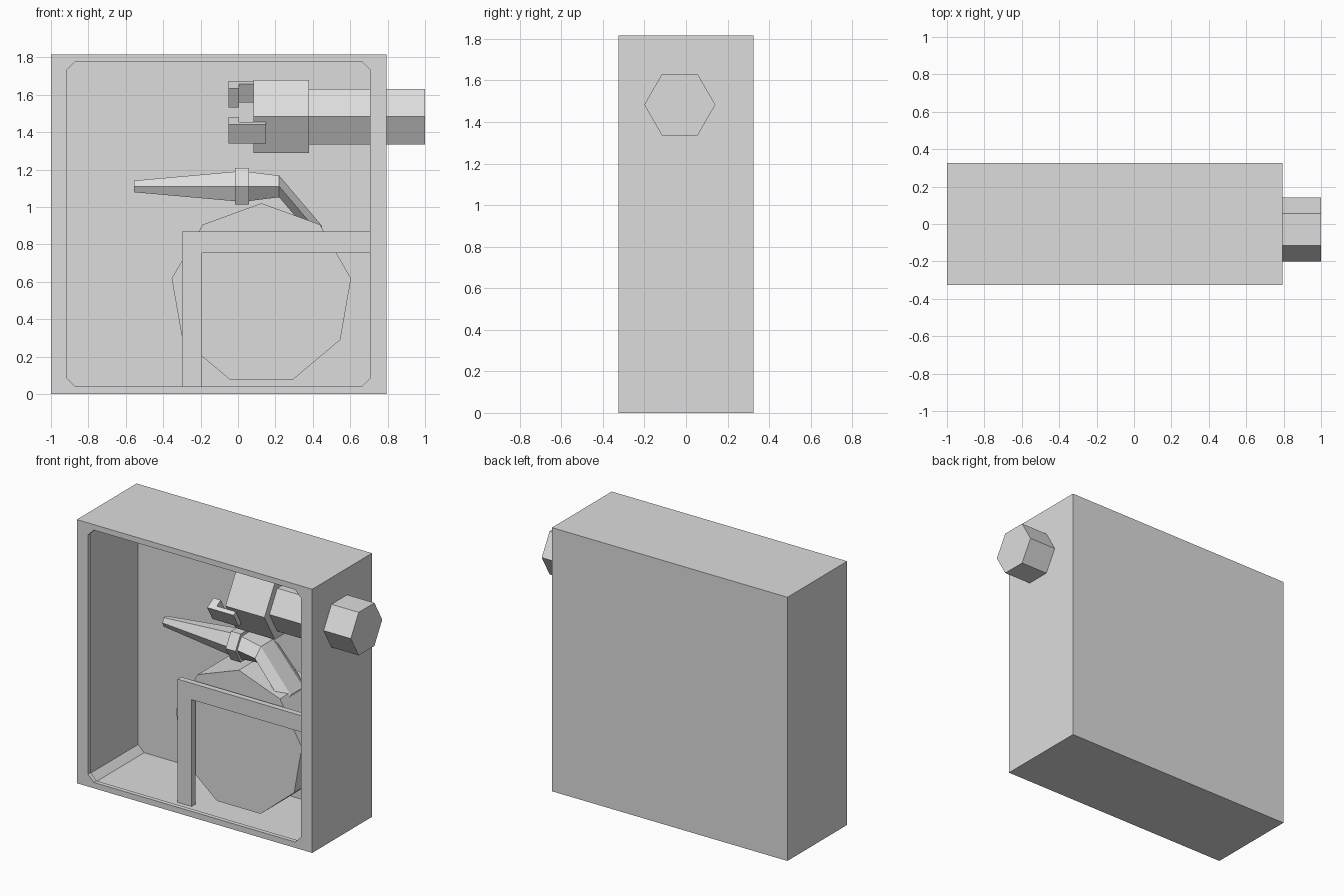
import bpy, bmesh
from math import sin, cos, pi, radians
from mathutils import Matrix

cube = bpy.data.objects.get("Cube")
if cube:
    bpy.data.objects.remove(cube, do_unlink=True)

grey = bpy.data.materials.new("light_grey")
grey.use_nodes = True
grey.diffuse_color = (0.72, 0.72, 0.72, 1)
grey.node_tree.nodes["Principled BSDF"].inputs["Base Color"].default_value = (0.72, 0.72, 0.72, 1)


def finish(name, bm):
    bmesh.ops.recalc_face_normals(bm, faces=bm.faces)
    mesh = bpy.data.meshes.new(name)
    bm.to_mesh(mesh)
    bm.free()
    mesh.materials.append(grey)
    ob = bpy.data.objects.new(name, mesh)
    bpy.context.collection.objects.link(ob)
    return ob


def loft(name, rings):
    """Skin a list of closed rings and cap both ends."""
    bm = bmesh.new()
    rows = [[bm.verts.new(p) for p in ring] for ring in rings]
    n = len(rows[0])
    for a, b in zip(rows, rows[1:]):
        for i in range(n):
            j = (i + 1) % n
            bm.faces.new((a[i], a[j], b[j], b[i]))
    bm.faces.new(rows[0])
    bm.faces.new(rows[-1])
    return finish(name, bm)


def prism(name, outline, y0, y1):
    return loft(name, [[(x, y, z) for x, z in outline] for y in (y0, y1)])


def hex_tube(name, mid_y, sections):
    """Six-sided tube through upright sections of (x, z, half width, radius)."""
    return loft(name, [[(x, mid_y + w * cos(k * pi / 3), z + r * sin(k * pi / 3))
                        for k in range(6)] for x, z, w, r in sections])


def opening(grow):
    """Rectangle with chamfered corners, grown outwards by an offset."""
    l, r, b, t, c = -0.915 - grow, 0.707 + grow, 0.04 - grow, 1.777 + grow, 0.045
    return [(l + c, b), (r - c, b), (r, b + c), (r, t - c),
            (r - c, t), (l + c, t), (l, t - c), (l, b + c)]


# Cabinet: box hollowed from the front, leaving a thin lip around the opening
cabinet = prism("cabinet", [(-1, 0), (0.793, 0), (0.793, 1.815), (-1, 1.815)], -0.325, 0.325)
LIP = 0.02
recess = [(-0.5, 0), (-0.295, 0), (-0.295, LIP), (0.25, LIP)]
cutter = loft("recess_cutter", [[(x, y, z) for x, z in opening(grow)] for y, grow in recess])
cutter.hide_render = True
cut = cabinet.modifiers.new("recess", 'BOOLEAN')
cut.operation = 'DIFFERENCE'
cut.solver = 'EXACT'
cut.object = cutter
bpy.context.view_layer.objects.active = cabinet
bpy.ops.object.modifier_apply(modifier=cut.name)
bpy.data.objects.remove(cutter, do_unlink=True)

# Supply pipe and valve body
PIPE_Y, PIPE_Z = -0.03, 1.483
hex_tube("supply_pipe", PIPE_Y, [(x, PIPE_Z, 0.171, 0.171) for x in (0.3, 1.0)])
hex_tube("valve_body", PIPE_Y, [(x, PIPE_Z, 0.225, 0.225) for x in (0.083, 0.38)])


# Coupling claws: L-shaped hooks lying on the sloping faces of the valve
def claw(name, y, z, angle):
    profile = [(-0.05, 0), (0.15, 0), (0.15, -0.03), (0.005, -0.03), (0.005, -0.08), (-0.05, -0.08)]
    ob = loft(name, [[(x, w, h) for x, h in profile] for w in (-0.058, 0.058)])
    ob.data.transform(Matrix.Translation((0, y, z)) @ Matrix.Rotation(angle, 4, 'X'))


claw("front_claw", PIPE_Y - 0.205, 1.39, radians(120))
claw("back_claw", PIPE_Y + 0.205, 1.623, radians(-60))

# Nozzle, its collar and the wide flat hose bending down to the reel
HOSE_Y, HOSE_Z = 0.0, 1.11
hex_tube("nozzle", HOSE_Y, [(-0.555, HOSE_Z, 0.03, 0.036), (0.01, HOSE_Z, 0.09, 0.094),
                            (0.06, HOSE_Z, 0.095, 0.09), (0.22, HOSE_Z, 0.13, 0.067)])
hex_tube("nozzle_collar", HOSE_Y, [(x, HOSE_Z, 0.113, 0.113) for x in (-0.015, 0.06)])
hex_tube("hose_end", HOSE_Y, [(0.22, HOSE_Z, 0.13, 0.067), (0.45, 0.84, 0.14, 0.067)])

# Hose reel: nine-sided drum with a corner at the top
drum = [(0.125 + 0.487 * sin(k * 2 * pi / 9), 0.533 + 0.487 * cos(k * 2 * pi / 9))
        for k in range(9)]
prism("hose_reel", drum, -0.17, 0.17)

# Bracket in front of the reel
bracket = [(-0.3, 0.02), (-0.192, 0.02), (-0.192, 0.755), (0.727, 0.755), (0.727, 0.868), (-0.3, 0.868)]
prism("reel_bracket", bracket, -0.23, -0.19)
